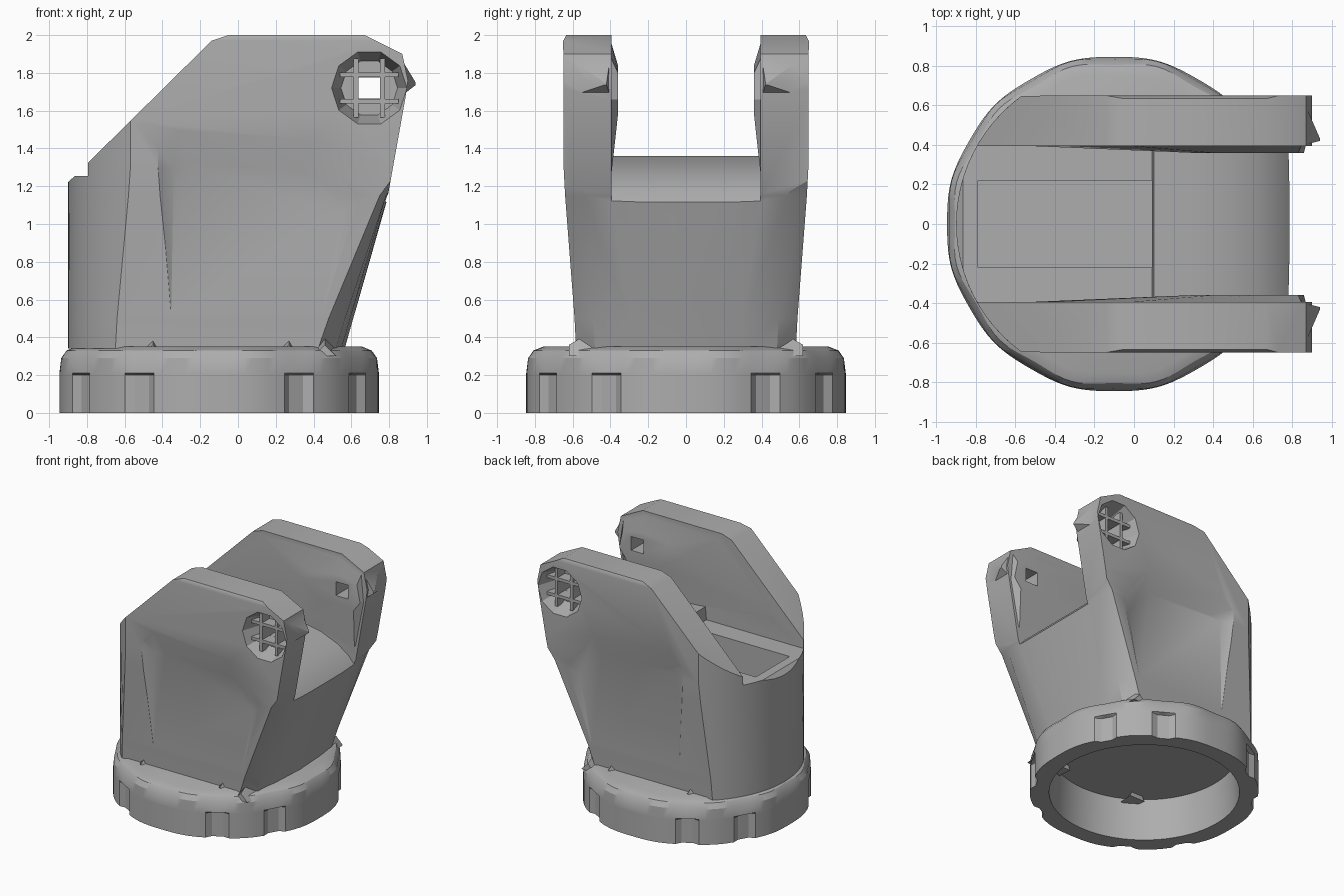
import bpy, bmesh, math
from math import sin, cos, pi

cube = bpy.data.objects.get("Cube")
if cube:
    bpy.data.objects.remove(cube, do_unlink=True)

grey = bpy.data.materials.new("plain grey")
grey.use_nodes = True
grey.diffuse_color = (0.42, 0.42, 0.42, 1)
grey.node_tree.nodes["Principled BSDF"].inputs["Base Color"].default_value = (0.42, 0.42, 0.42, 1)

CX = -0.1                # axis of the collar and the rounded back
PX, PZ = 0.695, 1.72     # pin hole centre


def make(name, bm):
    bmesh.ops.recalc_face_normals(bm, faces=bm.faces)
    mesh = bpy.data.meshes.new(name)
    bm.to_mesh(mesh)
    bm.free()
    obj = bpy.data.objects.new(name, mesh)
    bpy.context.collection.objects.link(obj)
    mesh.materials.append(grey)
    return obj


def loft(name, rings):
    """Skin equal-length point rings and close both ends."""
    bm = bmesh.new()
    loops = [[bm.verts.new(p) for p in ring] for ring in rings]
    for a, b in zip(loops, loops[1:]):
        for i in range(len(a)):
            j = (i + 1) % len(a)
            bm.faces.new((a[i], a[j], b[j], b[i]))
    bm.faces.new(loops[0])
    bm.faces.new(loops[-1])
    return make(name, bm)


def layers(name, *profiles):
    """Loft x-z outlines placed at given y values."""
    return loft(name, [[(x, y, z) for x, z in outline] for y, outline in profiles])


def side_prism(name, outline, half):
    return layers(name, (-half, outline), (half, outline))


def polygon(radius, sides, turn=0.0):
    angles = [turn + 2 * pi * i / sides for i in range(sides)]
    return [(PX + radius * cos(a), PZ + radius * sin(a)) for a in angles]


def box(name, centre, size):
    bm = bmesh.new()
    bmesh.ops.create_cube(bm, size=1)
    bmesh.ops.scale(bm, verts=bm.verts, vec=size)
    bmesh.ops.translate(bm, verts=bm.verts, vec=centre)
    return make(name, bm)


def select(obj):
    bpy.ops.object.select_all(action="DESELECT")
    obj.select_set(True)
    bpy.context.view_layer.objects.active = obj


def combine(obj, other, operation):
    mod = obj.modifiers.new("combine", "BOOLEAN")
    mod.operation = operation
    mod.solver = "EXACT"
    mod.object = other
    select(obj)
    bpy.ops.object.modifier_apply(modifier=mod.name)
    bpy.data.objects.remove(other, do_unlink=True)


# Tower: side silhouette trimmed by a round-backed, tapering footprint
body = side_prism("fork_body", [
    (-1.0, 0.34), (0.565, 0.34), (0.79, 1.13), (0.885, 1.66), (0.9, 1.76),
    (0.87, 1.9), (0.67, 2.0), (-0.05, 2.0), (-0.14, 1.97), (-0.9, 1.22), (-1.0, 1.12)], 0.9)


def footprint(z, half, front, chamfer):
    start = pi - math.asin(half / 0.8)
    arc = [start + (2 * pi - 2 * start) * i / 24 for i in range(25)]
    nose = [(front - chamfer, half), (front - chamfer / 3, half - 0.1),
            (front - chamfer / 8, 0.3), (front, 0)]
    edge = [(x, -y) for x, y in nose] + nose[-2::-1]
    return [(CX + 0.8 * cos(a), 0.8 * sin(a), z) for a in arc] + [(x, y, z) for x, y in edge]


combine(body, loft("envelope", [footprint(*level) for level in (
    (0.2, 0.575, 0.525, 0.15), (0.5, 0.59, 0.61, 0.13), (1.15, 0.64, 0.8, 0.05),
    (1.3, 0.648, 0.9, 0.04), (1.97, 0.65, 1.1, 0.01), (2.1, 0.58, 1.1, 0.01))]), "INTERSECT")

# Gap between the cheeks: sloped rim at the back, saddle dropping at the front
combine(body, side_prism("gap", [
    (-1.3, 1.255), (0.09, 1.255), (0.1, 1.36), (0.3, 1.345), (0.48, 1.31), (0.63, 1.25),
    (0.73, 1.18), (0.8, 1.1), (1.3, 1.1), (1.3, 2.4), (-1.3, 2.4)], 0.395), "DIFFERENCE")

for s in (-1, 1):
    # Slight swelling of the inner cheek face towards the pin
    combine(body, layers("swelling",
        (s * 0.402, [(-0.7, 1.4), (0.3, 1.3), (0.78, 1.2), (0.87, 1.66), (0.85, 1.89), (0.66, 1.98), (-0.1, 1.98)]),
        (s * 0.36, [(0.3, 1.72), (0.5, 1.6), (0.8, 1.58), (0.86, 1.66), (0.83, 1.8), (0.64, 1.84), (0.4, 1.8)])),
        "UNION")
    # Soft sunken panel on the outer face
    combine(body, layers("panel",
        (s * 0.66, [(-0.45, 0.2), (-0.44, 1.42), (-0.33, 1.53), (0.4, 1.48), (0.68, 1.15), (0.45, 0.2)]),
        (s * 0.592, [(-0.36, 0.2), (-0.34, 1.3), (-0.25, 1.32), (0.35, 1.28), (0.55, 1.05), (0.38, 0.2)])),
        "DIFFERENCE")

# Deep slot behind the saddle
combine(body, side_prism("slot", [
    (-0.79, 0.4), (0.092, 0.4), (0.092, 1.5), (-0.79, 1.5)], 0.22), "DIFFERENCE")

# Pointed noses, recessed eyes with a lattice of webs, and the pin hole
for s in (-1, 1):
    base = ((0.4, 1.67), (0.63, 1.67), (0.63, 1.89), (0.4, 1.89))
    tip = ((0.42, 1.735), (0.435, 1.735), (0.435, 1.75), (0.42, 1.75))
    combine(body, loft("nose", [[(x, s * y, z) for y, z in outline]
                                for x, outline in ((0.855, base), (0.94, tip))]), "UNION")
    combine(body, layers("eye", (s * 0.68, polygon(0.21, 10)), (s * 0.5, polygon(0.15, 10))),
            "DIFFERENCE")
    for off in (-0.07, 0.07):
        box("eye_web", (PX, s * 0.545, PZ + off), (0.31, 0.1, 0.025))
        box("eye_web", (PX + off, s * 0.545, PZ), (0.025, 0.1, 0.31))
combine(body, side_prism("pin_hole", polygon(0.08, 4, pi / 4), 1), "DIFFERENCE")

# Scalloped collar, hollow underneath, with narrow grip notches low on its wall
SEG = 120


def ring(z, radius, wave, notch):
    pts = []
    for i in range(SEG):
        a = 2 * pi * i / SEG
        lobe = cos(12 * (a - pi / 12))
        r = radius + wave * lobe
        if lobe < -0.7 and abs(sin(2 * a)) > 0.5:
            r -= notch
        pts.append((CX + r * cos(a), r * sin(a), z))
    return pts


collar = loft("collar", [ring(*level) for level in (
    (0.335, 0.69, 0, 0), (0.0, 0.71, 0, 0), (0.0, 0.85, 0.004, 0.03), (0.2, 0.85, 0.004, 0.03),
    (0.21, 0.85, 0.004, 0), (0.29, 0.843, 0.008, 0), (0.33, 0.815, 0.01, 0), (0.352, 0.76, 0.008, 0))])

# Small root wedges where the cheeks meet the collar
for s in (-1, 1):
    for x in (-0.45, 0.27, 0.46):
        loft("root_wedge", [
            [(x - 0.07, s * 0.5, 0.3), (x + 0.07, s * 0.5, 0.3), (x, s * 0.5, 0.43)],
            [(x - 0.06, s * 0.62, 0.3), (x + 0.06, s * 0.62, 0.3), (x, s * 0.62, 0.36)]])

for obj in (body, collar):
    select(obj)
    bpy.ops.object.shade_smooth_by_angle(angle=math.radians(30))
